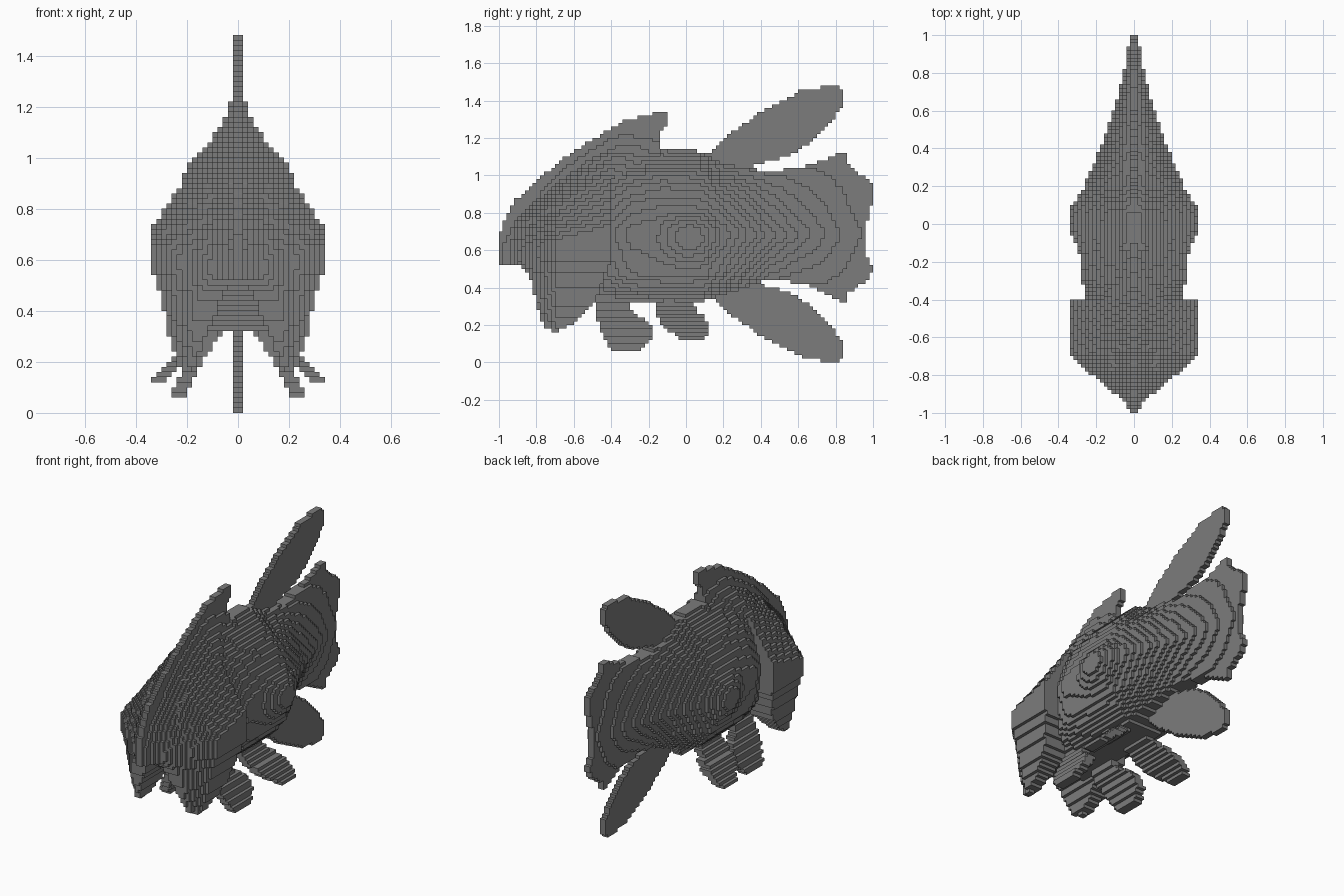
import bpy, bmesh
from math import hypot
from mathutils import Vector

CELL = 0.02  # edge of one building block

if "Cube" in bpy.data.objects:
    bpy.data.objects.remove(bpy.data.objects["Cube"], do_unlink=True)

grey = bpy.data.materials.new("stone_grey")
grey.use_nodes = True
grey.diffuse_color = (0.2, 0.2, 0.2, 1)
bsdf = grey.node_tree.nodes["Principled BSDF"]
bsdf.inputs["Base Color"].default_value = grey.diffuse_color
bsdf.inputs["Roughness"].default_value = 0.9


def lerp(points, t):
    """Piecewise linear curve through (t, value) points."""
    if t <= points[0][0]:
        return points[0][1]
    for (a, va), (b, vb) in zip(points, points[1:]):
        if t <= b:
            return va + (vb - va) * (t - a) / (b - a)
    return points[-1][1]


def inside(poly, y, z):
    hit = False
    for (y0, z0), (y1, z1) in zip(poly, poly[1:] + poly[:1]):
        if (z0 > z) != (z1 > z) and y < y0 + (z - z0) * (y1 - y0) / (z1 - z0):
            hit = not hit
    return hit


def block_part(name, outline, span):
    """Fill a side outline with mirrored blocks; span(y, z) gives inner and outer x."""
    cells = set()
    for j in range(-50, 50):
        for k in range(75):
            y, z = (j + 0.5) * CELL, (k + 0.5) * CELL
            if inside(outline, y, z):
                lo, hi = span(y, z)
                first = round(lo / CELL)
                for i in range(first, max(first + 1, round(hi / CELL))):
                    cells.update(((i, j, k), (-1 - i, j, k)))
    bm = bmesh.new()
    corners = {}

    def corner(p):
        if p not in corners:
            corners[p] = bm.verts.new(Vector(p) * CELL)
        return corners[p]

    # only the outward faces of the blocks
    for c in sorted(cells):
        for axis in range(3):
            u, v = (axis + 1) % 3, (axis + 2) % 3
            for step in (0, 1):
                n = list(c)
                n[axis] += 2 * step - 1
                if tuple(n) in cells:
                    continue
                ring = []
                for du, dv in ((0, 0), (1, 0), (1, 1), (0, 1)):
                    p = list(c)
                    p[axis] += step
                    p[u] += du
                    p[v] += dv
                    ring.append(corner(tuple(p)))
                bm.faces.new(ring if step else ring[::-1])
    mesh = bpy.data.meshes.new(name)
    bm.to_mesh(mesh)
    bm.free()
    mesh.materials.append(grey)
    obj = bpy.data.objects.new(name, mesh)
    bpy.context.collection.objects.link(obj)


# Body with tail: width along the length times a section between belly and back
belly = [(-.7, .5), (-.55, .33), (.1, .33), (.25, .38), (.45, .45), (.63, .42),
         (.77, .36), (.85, .31), (.87, .37), (.96, .43), (1, .49)]
back = [(-.7, .9), (-.4, 1.1), (-.13, 1.15), (.07, 1.13), (.19, 1.06), (.45, 1.02),
        (.61, 1.04), (.74, 1.08), (.85, 1.13), (.86, 1.06), (.94, 1.0), (1, .95)]
body_outline = belly + [(.97, .56), (.97, .76), (1, .87)] + back[::-1]
body_width = [(-.7, .1), (-.4, .24), (-.3, .275), (-.1, .29), (.1, .285), (.2, .265),
              (.31, .22), (.4, .18), (.6, .11), (.8, .055), (1, .02)]
upper_section = [(.1, 1), (.4, .83), (.6, .68), (.71, .56), (.84, .36), (1, .12)]
lower_section = [(.1, 1), (.6, .9), (.8, .73), (1, .45)]
tail_section = [(0, 1), (1, .3)]


def body_span(y, z):
    mid = .68
    if z > mid:
        t = (z - mid) / (lerp(back, y) - mid)
        hump = lerp(upper_section, t)
    else:
        t = (mid - z) / (mid - lerp(belly, y))
        hump = lerp(lower_section, t)
    mix = lerp([(.1, 0), (.55, 1)], y)
    shape = hump * (1 - mix) + lerp(tail_section, t) * mix
    # swelling at the middle of the flank
    swell = .05 * min(1, max(0, 1.5 - hypot(y - .02, z - .66) / .12))
    return 0, max(.02, lerp(body_width, y) * shape + swell)


block_part("body_and_tail", body_outline, body_span)

# Head shield: pointed section under a thin rising crest
crest = [(-1, .66), (-.96, .79), (-.91, .87), (-.8, .97), (-.68, 1.07), (-.52, 1.18),
         (-.33, 1.29), (-.14, 1.34), (-.1, 1.34)]
shield_outline = crest + [(-.1, 1.26), (-.15, 1.24), (-.13, 1.14), (-.41, .97), (-.41, .52),
                          (-.49, .32), (-.6, .33), (-.9, .53), (-1, .53)]
shield_width = [(-1, .02), (-.95, .05), (-.9, .1), (-.86, .15), (-.8, .22), (-.75, .28),
                (-.69, .34), (-.41, .34), (-.25, .2), (-.1, .08)]


def shield_span(y, z):
    top = lerp(crest, y)
    knee = lerp([(-.9, .6), (-.41, .72)], y)
    middle = knee + .5 * (top - knee)
    shape = lerp([(.16, .65), (.25, .74), (.33, .82), (.48, .9), (.56, 1), (knee, 1),
                  (middle, .5), (top - .1, .14), (top, .03)], z)
    return 0, max(.02, lerp(shield_width, y) * shape)


block_part("head_shield", shield_outline, shield_span)

# Cheek lobes hanging beside the mouth, below the shield
cheek_outline = [(-.9, .54), (-.82, .43), (-.8, .31), (-.76, .18), (-.69, .16), (-.62, .2),
                 (-.49, .32), (-.47, .54)]


def cheek_span(y, z):
    return lerp([(.16, .18), (.3, .13), (.54, .02)], z), shield_span(y, z)[1]


block_part("cheek_lobes", cheek_outline, cheek_span)

# Upper and lower rear blades mirror each other about the mid height
MID = 0.74
blade = [(.05, 1.05), (.12, 1.12), (.23, 1.22), (.39, 1.33), (.61, 1.45), (.77, 1.48),
         (.82, 1.48), (.84, 1.43), (.84, 1.38), (.79, 1.3), (.69, 1.19), (.55, 1.1),
         (.37, 1.06), (.3, 1.0)]
for name, flip in (("dorsal_blade", 1), ("anal_blade", -1)):
    outline = [(y, MID + flip * (z - MID)) for y, z in blade]
    block_part(name, outline, lambda y, z: (0, .02))


# Paired belly fins: thin plates leaning outward as they drop
def leaning(x_top, slope, half):
    def span(y, z):
        x = x_top + (.34 - z) * slope
        return x - half, x + half
    return span


block_part("front_belly_fins",
           [(-.48, .36), (-.47, .22), (-.42, .09), (-.39, .07), (-.25, .06), (-.18, .13),
            (-.18, .18), (-.22, .23), (-.3, .28), (-.32, .36)], leaning(.09, .55, .03))
block_part("rear_belly_fins",
           [(-.16, .36), (-.16, .26), (-.12, .19), (-.03, .12), (.05, .11), (.13, .14), (.13, .21),
            (.06, .28), (.0, .36)], leaning(.07, 1.15, .035))
